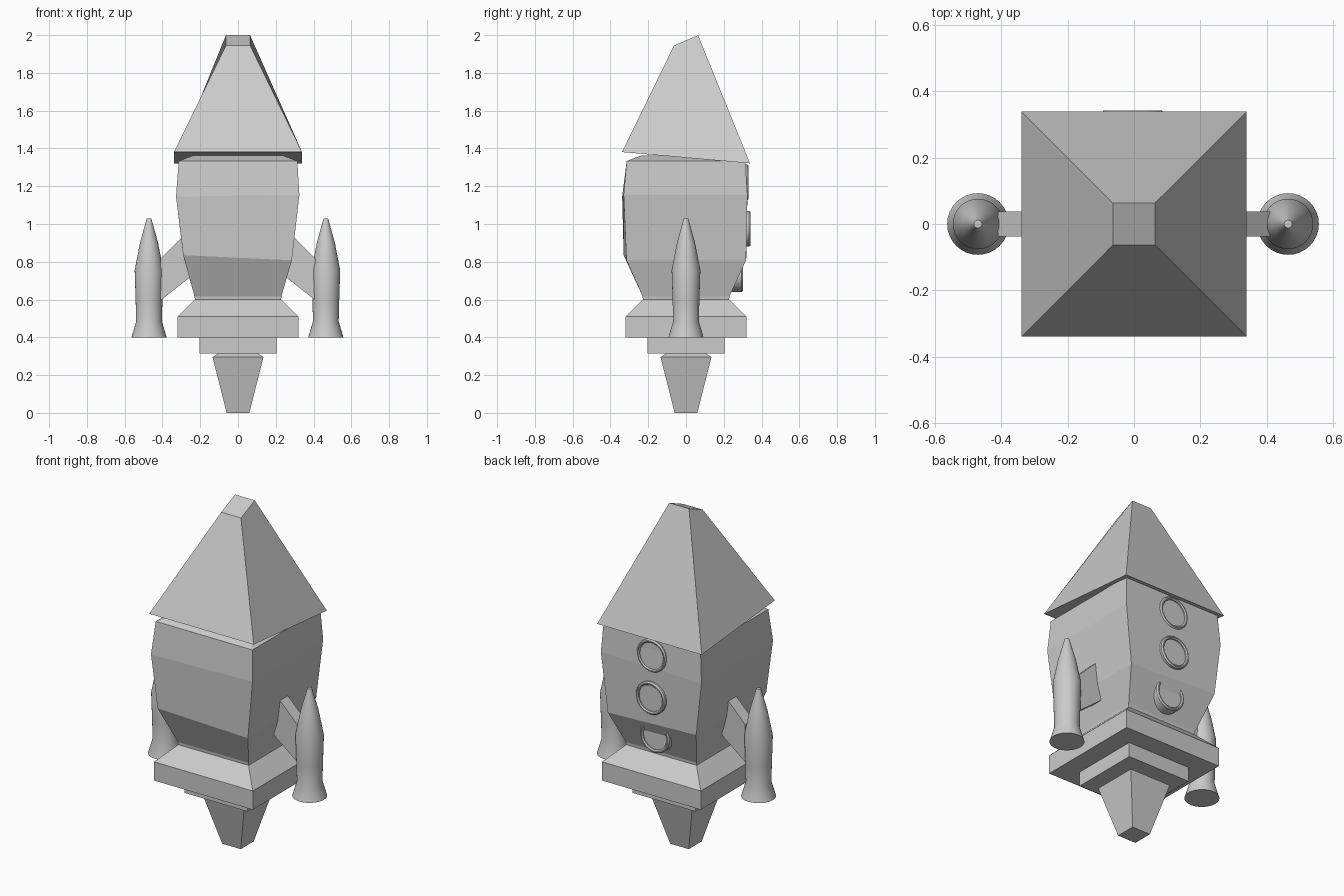
import bpy, bmesh, math
from mathutils import Matrix

if "Cube" in bpy.data.objects:
    bpy.data.objects.remove(bpy.data.objects["Cube"])


def make(name, bm, smooth=False):
    bmesh.ops.recalc_face_normals(bm, faces=bm.faces[:])
    me = bpy.data.meshes.new(name)
    bm.to_mesh(me)
    bm.free()
    ob = bpy.data.objects.new(name, me)
    bpy.context.collection.objects.link(ob)
    if smooth:
        bpy.ops.object.select_all(action='DESELECT')
        bpy.context.view_layer.objects.active = ob
        ob.select_set(True)
        bpy.ops.object.shade_smooth_by_angle(angle=math.radians(25))
    return ob


def loft(name, rings, smooth=False, matrix=None):
    """Skin a stack of equal-sized rings and cap both ends."""
    bm = bmesh.new()
    vs = [[bm.verts.new(p) for p in r] for r in rings]
    n = len(vs[0])
    for a, b in zip(vs, vs[1:]):
        for i in range(n):
            j = (i + 1) % n
            bm.faces.new((a[i], a[j], b[j], b[i]))
    bm.faces.new(vs[0][::-1])
    bm.faces.new(vs[-1])
    if matrix:
        bm.transform(matrix)
    return make(name, bm, smooth)


def square(h, z, slope=0.0):
    """Square ring; slope tilts it along y."""
    return [(x * h, y * h, z + slope * y * h)
            for x, y in ((-1, -1), (1, -1), (1, 1), (-1, 1))]


def circle(r, z, n=32):
    return [(r * math.cos(2 * math.pi * i / n), r * math.sin(2 * math.pi * i / n), z)
            for i in range(n)]


# Nozzle, lower plate and stepped base
loft("nozzle", [square(.06, 0), square(.135, .295), square(.10, .318)])
loft("lower_plate", [square(.205, .315), square(.205, .40)])
loft("base", [square(.32, .40), square(.32, .51), square(.228, .60)])

# Main body, slightly uneven like a hand-shaped block
loft("body", [
    square(.228, .60),
    square(.230, .617),
    [(-.29, -.33, .835), (.285, -.315, .808), (.285, .318, .808), (-.29, .32, .83)],
    [(-.328, -.338, 1.145), (.325, -.33, 1.155), (.325, .325, 1.155), (-.328, .325, 1.145)],
    square(.314, 1.333),
    square(.24, 1.362),
])

# Crooked nose cone
loft("nose_cone", [square(.339, 1.351, -.088), square(.064, 1.972, .43)])

# Side boosters and the fins holding them
booster = [(.093, .40), (.068, .485), (.071, .60), (.076, .755), (.048, .90), (.012, 1.03)]
fin = [(.22, .745), (.41, .595), (.41, .815), (.22, 1.005)]
for side, sx, cx in (("left", -1, -.471), ("right", 1, .465)):
    loft(side + "_booster", [circle(r, z) for r, z in booster], True,
         Matrix.Translation((cx, 0, 0)))
    loft(side + "_fin", [[(sx * x, y, z) for x, z in fin] for y in (-.037, .037)])

# Round portholes with a raised rim on the back
rim = [(.095, -.08), (.095, -.008), (.089, 0), (.083, 0), (.077, -.006), (.077, -.013)]
to_back = Matrix.Rotation(math.radians(-90), 4, 'X')
for name, y, z in (("upper", .332, 1.22), ("middle", .342, .975), ("lower", .302, .735)):
    loft(name + "_porthole", [circle(r, d) for r, d in rim], True,
         Matrix.Translation((-.004, y, z)) @ to_back)
